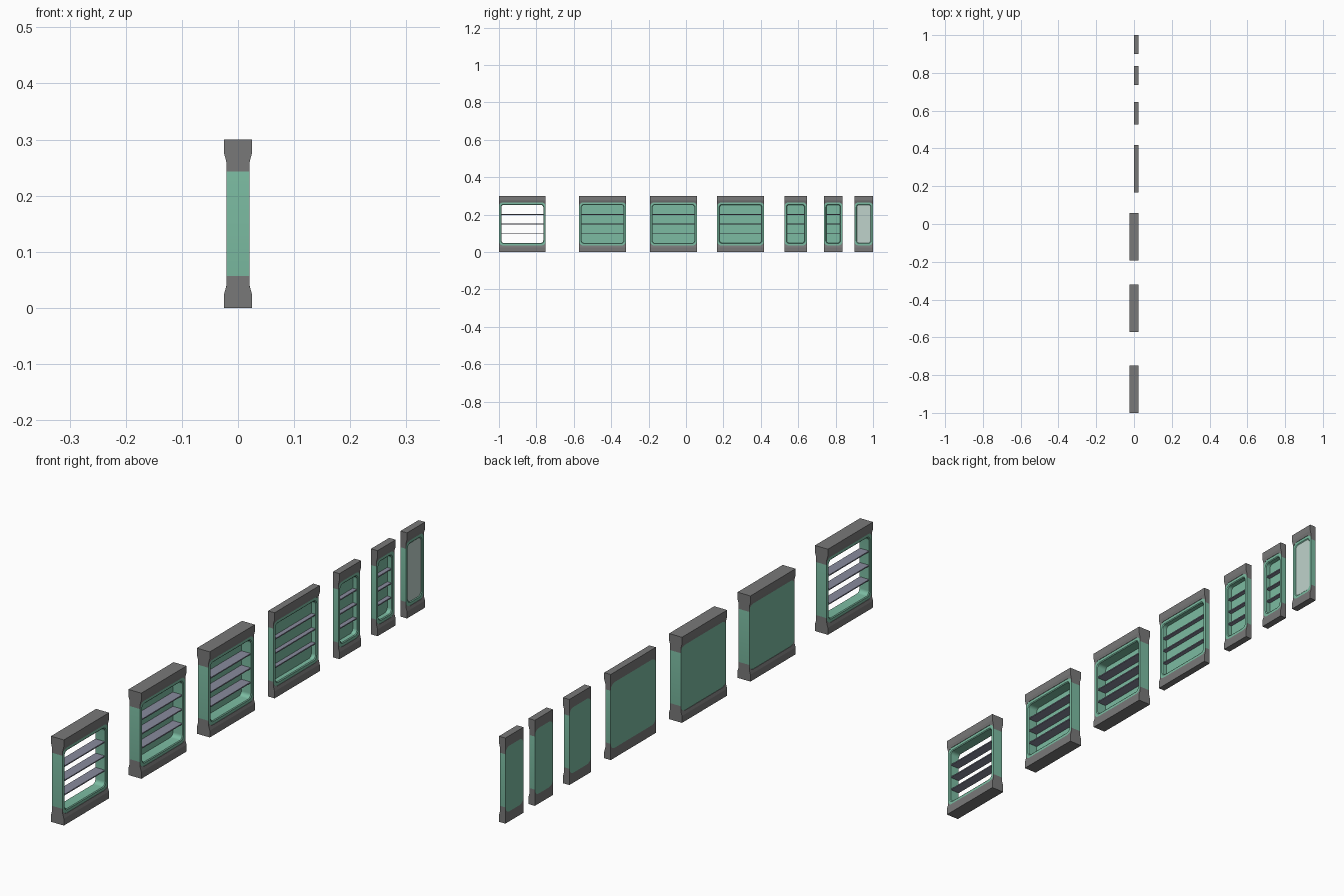
import bpy, bmesh
from math import cos, sin, pi

if "Cube" in bpy.data.objects:
    bpy.data.objects.remove(bpy.data.objects["Cube"])

H, LOW, HIGH, R, SEG = 0.30, 0.035, 0.265, 0.022, 6
FRONT, FLARE = 0.0205, 0.025


def material(name, rgb):
    m = bpy.data.materials.new(name)
    m.diffuse_color = (*rgb, 1)
    m.use_nodes = True
    m.node_tree.nodes["Principled BSDF"].inputs["Base Color"].default_value = m.diffuse_color
    return m


GREEN = material("green_panel", (0.20, 0.50, 0.36))
DARK = material("dark_grey", (0.19, 0.19, 0.19))
SHELF = material("shelf_blue_grey", (0.25, 0.26, 0.34))
PALE = material("pale_pane", (0.52, 0.65, 0.60))


def finish(name, bm, mat, smooth=False):
    bmesh.ops.remove_doubles(bm, verts=bm.verts, dist=1e-6)
    bmesh.ops.recalc_face_normals(bm, faces=bm.faces)
    me = bpy.data.meshes.new(name)
    bm.to_mesh(me)
    bm.free()
    me.materials.append(mat)
    ob = bpy.data.objects.new(name, me)
    bpy.context.collection.objects.link(ob)
    if smooth:
        bpy.ops.object.select_all(action='DESELECT')
        ob.select_set(True)
        bpy.context.view_layer.objects.active = ob
        bpy.ops.object.shade_smooth_by_angle(angle=pi / 6)
    return ob


def loop(bm, x, cy, w, inset):
    """Rounded rectangle of vertices in the yz plane."""
    r = R - inset * 0.6
    hy, hz = w / 2 - inset - r, (HIGH - LOW) / 2 - inset - r
    out = []
    for k, (sy, sz) in enumerate([(1, 1), (-1, 1), (-1, -1), (1, -1)]):
        for i in range(SEG + 1):
            a = (k + i / SEG) * pi / 2
            out.append(bm.verts.new((x, cy + sy * hy + r * cos(a), H / 2 + sz * hz + r * sin(a))))
    return out


def bridge(bm, a, b, closed=True):
    n = len(a)
    for i in range(n if closed else n - 1):
        j = (i + 1) % n
        bm.faces.new((a[i], a[j], b[j], b[i]))


def frame(name, cy, w, back, backed):
    """Green rounded frame with chamfered opening, open or with a back panel."""
    bm = bmesh.new()
    path = [(back, 0), (FRONT, 0), (FRONT, 0.010), (FRONT - 0.0025, 0.013)]
    if backed:
        path.append((back + 0.002, 0.013))
    else:
        path += [(back + 0.0025, 0.013), (back, 0.010)]
    loops = [loop(bm, x, cy, w, ins) for x, ins in path]
    for a, b in zip(loops, loops[1:]):
        bridge(bm, a, b)
    if backed:
        bm.faces.new(loops[0])
        bm.faces.new(loops[-1])
    else:
        bridge(bm, loops[-1], loops[0])
    finish(name, bm, GREEN, True)


def cap(name, cy, w, shallow, bottom):
    """Flared end block whose inner edge follows the frame's round corners."""
    bm = bmesh.new()
    arc = [(w / 2 - R + R * cos(i / SEG * pi / 2), HIGH - R + R * sin(i / SEG * pi / 2))
           for i in range(SEG + 1)]
    cols = arc + [(-y, z) for y, z in reversed(arc)]
    rings = []
    for y, zb in cols:
        zs = [H, 0.276, max(0.260, zb), zb]
        xs = [FLARE if z >= 0.276 else FRONT + (FLARE - FRONT) * max(0, (z - 0.260) / 0.016) for z in zs]
        pts = list(zip(xs, zs)) + [(0 if shallow else -x, z) for x, z in reversed(list(zip(xs, zs)))]
        rings.append([bm.verts.new((x, cy + y, H - z if bottom else z)) for x, z in pts])
    for a, b in zip(rings, rings[1:]):
        bridge(bm, a, b)
    bm.faces.new(rings[0])
    bm.faces.new(rings[-1])
    finish(name, bm, DARK)


def box(name, x0, x1, cy, w, z0, z1, mat):
    bm = bmesh.new()
    bmesh.ops.create_cube(bm, size=1)
    for v in bm.verts:
        v.co = ((x0 + x1) / 2 + v.co.x * (x1 - x0), cy + v.co.y * w, (z0 + z1) / 2 + v.co.z * (z1 - z0))
    finish(name, bm, mat)


def pane(name, cy, w):
    bm = bmesh.new()
    a, b = loop(bm, 0.012, cy, w, 0.013), loop(bm, FRONT - 0.0025, cy, w, 0.013)
    bridge(bm, a, b)
    bm.faces.new(a)
    bm.faces.new(b)
    finish(name, bm, PALE, True)


# centre y, width, shallow, backed, fitted with shelves
UNITS = [(-0.875, 0.25, False, False, True), (-0.446, 0.25, False, True, True),
         (-0.067, 0.25, False, True, True), (0.292, 0.25, True, True, True),
         (0.586, 0.12, True, True, True), (0.787, 0.10, True, True, True),
         (0.95, 0.10, True, True, False)]

for n, (cy, w, shallow, backed, shelves) in enumerate(UNITS, 1):
    back = 0 if shallow else -FRONT
    frame(f"frame_{n}", cy, w, back, backed)
    cap(f"top_cap_{n}", cy, w, shallow, False)
    cap(f"bottom_cap_{n}", cy, w, shallow, True)
    if shelves:
        for k, z in enumerate((0.10, 0.15, 0.20), 1):
            box(f"shelf_{n}_{k}", back + 0.002, 0.0175, cy, w - 0.025, z - 0.002, z + 0.002, SHELF)
    else:
        pane(f"front_pane_{n}", cy, w)
